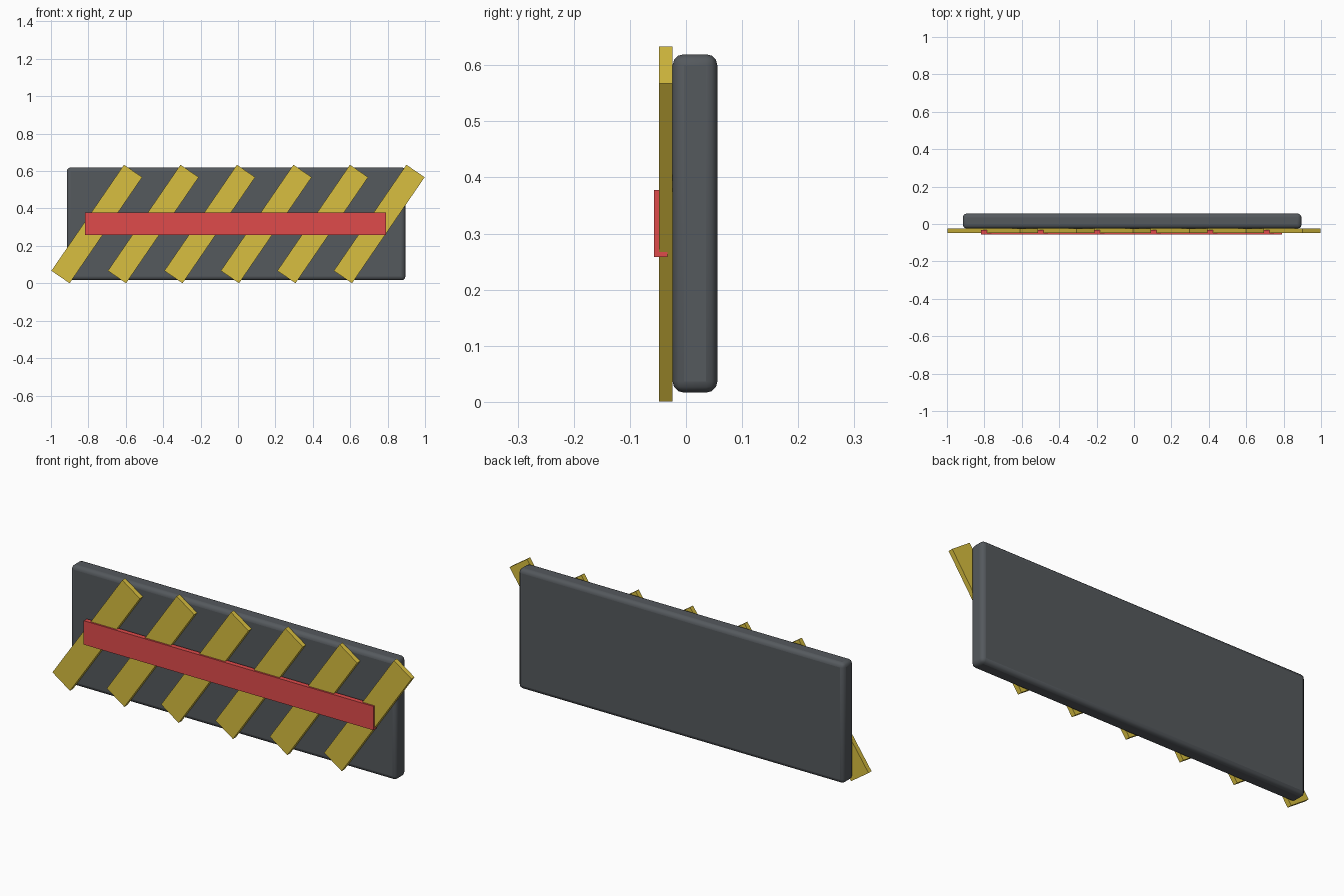
import bpy
from math import radians

if "Cube" in bpy.data.objects:
    bpy.data.objects.remove(bpy.data.objects["Cube"])


def material(name, color):
    m = bpy.data.materials.new(name)
    m.diffuse_color = (*color, 1)
    m.use_nodes = True
    m.node_tree.nodes["Principled BSDF"].inputs["Base Color"].default_value = m.diffuse_color
    return m


def box(name, size, loc, mat, tilt=0.0):
    bpy.ops.mesh.primitive_cube_add(size=1, location=loc)
    ob = bpy.context.object
    ob.name = name
    ob.scale = size
    bpy.ops.object.transform_apply(location=False, rotation=False, scale=True)
    ob.rotation_euler.y = tilt
    ob.data.materials.append(mat)
    return ob


dark = material("dark_grey", (0.09, 0.10, 0.11))
yellow = material("yellow", (0.69, 0.52, 0.05))
red = material("red", (0.74, 0.07, 0.07))

# Backing panel with rounded edges
panel = box("panel", (1.81, 0.08, 0.603), (-0.01, 0.016, 0.318), dark)
bevel = panel.modifiers.new("rounded_edges", "BEVEL")
bevel.width = 0.02
bevel.segments = 3
bpy.ops.object.shade_smooth_by_angle(angle=radians(35))

# Slanted warning stripes, overhanging the panel
for i in range(6):
    box(f"stripe_{i + 1}", (0.118, 0.024, 0.687),
        (-0.755 + 0.302 * i, -0.036, 0.317), yellow, radians(34.4))

# Horizontal bar across the stripes
box("cross_bar", (1.61, 0.024, 0.12), (-0.0125, -0.045, 0.318), red)
